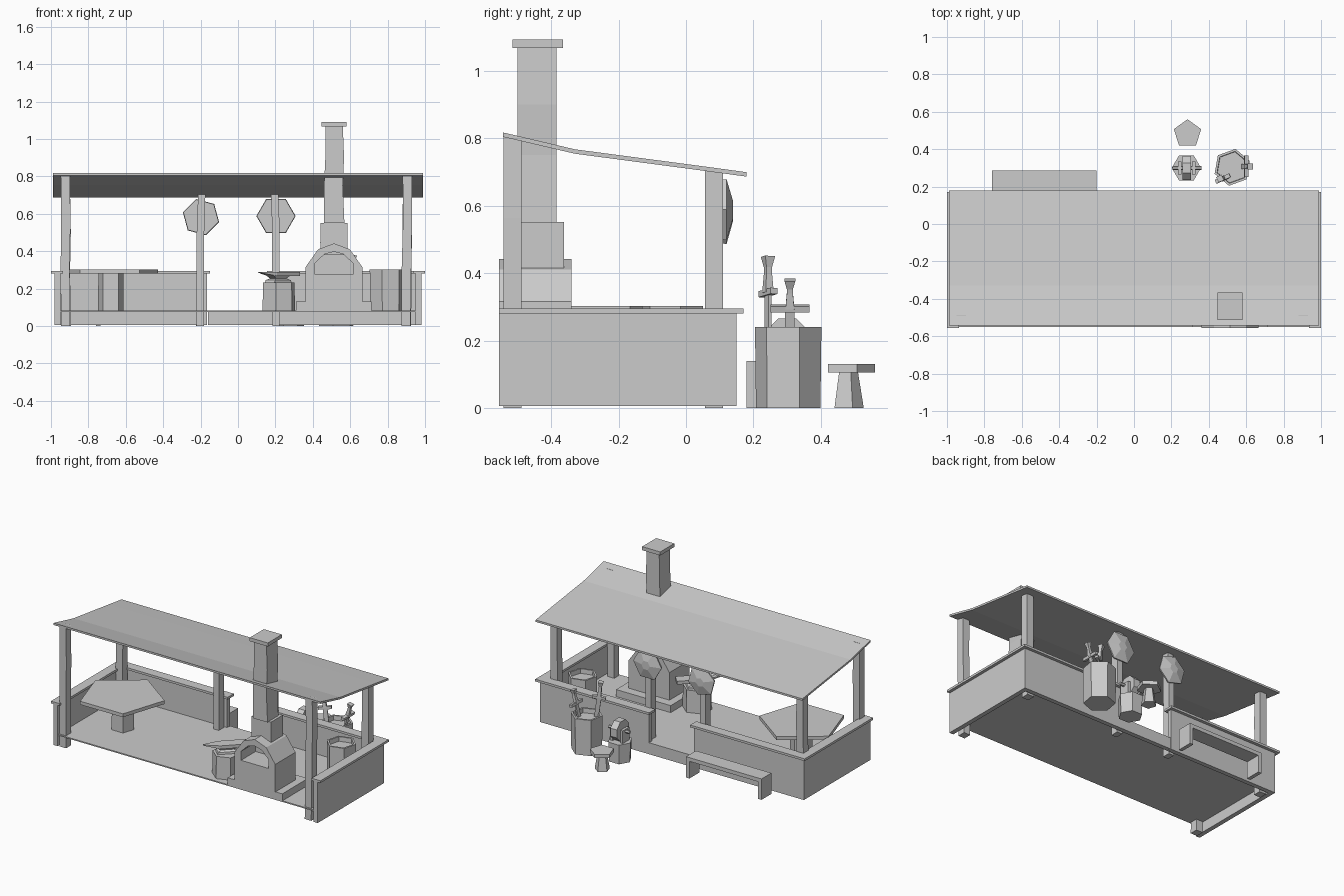
import bpy, bmesh, math, random
from mathutils import Vector, Matrix

if "Cube" in bpy.data.objects:
    bpy.data.objects.remove(bpy.data.objects["Cube"], do_unlink=True)
random.seed(4)

grey = bpy.data.materials.new("plain_grey")
grey.use_nodes = True
TONE = (0.6, 0.6, 0.6, 1)
grey.diffuse_color = TONE
grey.node_tree.nodes["Principled BSDF"].inputs["Base Color"].default_value = TONE


def loft(name, rings, matrix=None):
    """Skin a list of equal-length point rings and cap both ends."""
    bm = bmesh.new()
    loops = [[bm.verts.new(p) for p in ring] for ring in rings]
    n = len(loops[0])
    for a, b in zip(loops, loops[1:]):
        for i in range(n):
            j = (i + 1) % n
            bm.faces.new((a[i], a[j], b[j], b[i]))
    bm.faces.new(loops[0])
    bm.faces.new(loops[-1])
    bmesh.ops.recalc_face_normals(bm, faces=bm.faces)
    if matrix:
        bm.transform(matrix)
    mesh = bpy.data.meshes.new(name)
    bm.to_mesh(mesh)
    bm.free()
    mesh.materials.append(grey)
    obj = bpy.data.objects.new(name, mesh)
    bpy.context.collection.objects.link(obj)
    return obj


def rect(x, y, z, sx, sy):
    return [(x - sx / 2, y - sy / 2, z), (x + sx / 2, y - sy / 2, z),
            (x + sx / 2, y + sy / 2, z), (x - sx / 2, y + sy / 2, z)]


def box(name, x0, x1, y0, y1, z0, z1, matrix=None):
    x, y = (x0 + x1) / 2, (y0 + y1) / 2
    return loft(name, [rect(x, y, z, x1 - x0, y1 - y0) for z in (z0, z1)], matrix)


def ngon(x, y, z, r, n, turn=90):
    angles = [math.radians(turn + 360 * i / n) for i in range(n)]
    return [(x + r * math.cos(a), y + r * math.sin(a), z) for a in angles]


def prism(name, x, y, n, turn, *levels):
    """Stack of polygons given as (height, radius)."""
    return loft(name, [ngon(x, y, z, r, n, turn) for z, r in levels])


def place(x, y, z, axis="Z", degrees=0):
    return Matrix.Translation((x, y, z)) @ Matrix.Rotation(math.radians(degrees), 4, axis)


# Floor, low walls and wall caps
box("floor", -.97, .97, -.55, .14, .075, .083)
box("rear_sill", -.16, .17, .12, .15, .006, .083)
for side, s, gap in (("right", -1, .165), ("left", 1, .17)):
    a, b = sorted((s * .98, s * .95))
    box(side + "_wall", a, b, -.555, .15, .006, .282)
    a, b = sorted((s * 1.0, s * .935))
    box(side + "_wall_cap", a, b, -.555, .17, .28, .295)
    a, b = sorted((s * .95, s * gap))
    box(side + "_rear_wall", a, b, .12, .15, .006, .282)
    a, b = sorted((s * .935, s * (gap - .015)))
    box(side + "_rear_wall_cap", a, b, .105, .17, .28, .295)

# Slightly crooked posts
posts = [(-.92, -.514, .805), (.902, -.514, .805)]
posts += [(x, .083, .708) for x in (-.92, -.198, .2, .902)]
for x, y, top in posts:
    w = .052 if abs(x) > .5 else .043
    rings = []
    for t in (0, .4, .7, 1):
        j = random.uniform(-.005, .005)
        rings.append(rect(x + j, y, top * t, w - abs(j), .053))
    loft("post", rings)

# Sagging roof sheet
curve = [(-.543, .817), (-.33, .767), (.04, .718), (.18, .699)]
section = curve + [(y, z - .013) for y, z in reversed(curve)]
loft("roof", [[(x, y, z) for y, z in section] for x in (-.99, .99)])

# Forge: plinth, arched oven with recessed mouth, hood and chimney
box("forge_plinth", .31, .715, -.552, -.28, .08, .13)
arch = [(-.152, .13), (-.152, .315), (-.085, .41), (0, .442), (.085, .41), (.152, .315), (.152, .13)]
mouth = [(-.102, .275), (-.102, .335), (-.05, .385), (0, .397), (.05, .385), (.102, .335), (.102, .275)]
steps = ((arch, -.34), (arch, -.555), (mouth, -.555), (mouth, -.40))
loft("forge_oven", [[(.513 + x, y, z) for x, z in shape] for shape, y in steps])
box("forge_hood", .44, .586, -.487, -.362, .38, .552)
loft("chimney", [rect(x, -.442, z, w, .115) for x, z, w in
                 ((.515, .55, .108), (.51, .75, .1), (.517, .9, .1), (.514, 1.075, .092))])
box("chimney_cap", .447, .581, -.514, -.365, 1.068, 1.092)

# Five-sided table
prism("table_top", -.685, -.25, 5, 90, (.28, .27), (.303, .27))
prism("table_leg", -.68, -.25, 5, 90, (.08, .072), (.28, .07))


def barrel(name, x, y, z0, z1, r, turn):
    prism(name, x, y, 6, turn, (z0, r * .97), (z1, r), (z1, r * .86), (z1 - .03, r * .84))


barrel("water_barrel", .795, -.04, .08, .303, .094, 15)
barrel("sword_barrel", .525, .303, 0, .24, .1, 80)

# Anvil on a stump
prism("anvil_stump", .218, -.43, 6, 20, (.08, .092), (.232, .09))
turned = place(.215, -.425, 0, "Z", 45)
loft("anvil_body", [rect(0, 0, z, sx, sy) for z, sx, sy in
                    ((.23, .13, .075), (.245, .12, .07), (.255, .08, .045), (.272, .13, .06))], turned)
horn = [(.13, .036, .268), (-.045, .036, .268), (-.145, .006, .285)]
loft("anvil_top", [[(x, -w, z), (x, w, z), (x, w, .29), (x, -w, .29)] for x, w, z in horn], turned)

# Faceted shields hung on the outside of the middle posts
for x, z, r, turn in ((-.198, .582, .1, 75), (.203, .588, .105, 0)):
    lay = place(x, .108, z, "X", -90)
    loft("shield", [ngon(0, 0, d, r * k, 6, turn) for d, k in ((0, .97), (.012, 1), (.031, .3))], lay)

# Bench against the rear wall
box("bench_seat", -.76, -.2, .18, .285, .115, .14)
for x in (-.76, -.225):
    box("bench_leg", x, x + .025, .18, .285, 0, .117)

# Stool
prism("stool_seat", .286, .483, 5, 90, (.105, .077), (.13, .077))
prism("stool_leg", .286, .479, 5, 90, (0, .048), (.106, .031))

# Grindstone on a block
prism("grindstone_block", .28, .3, 6, 0, (0, .074), (.13, .078))
for x in (.235, .31):
    box("grindstone_support", x, x + .018, .265, .335, .12, .215)
lay = place(.282, .3, .2, "Y", 90)
loft("grindstone_wheel", [ngon(0, 0, d, .07, 8, 22.5) for d in (-.024, .024)], lay)
loft("grindstone_axle", [ngon(0, 0, d, .011, 6) for d in (-.075, .08)], lay)


# Swords standing in the barrel, hilts up
def sword(x, y, z, tilt, spin, grip, guard):
    m = place(x, y, z, "Y", tilt) @ Matrix.Rotation(math.radians(spin), 4, "Z")
    box("sword_blade", -.014, .014, -.005, .005, -.2, 0, m)
    box("sword_guard", -guard, guard, -.011, .011, -.009, .009, m)
    loft("sword_grip", [rect(0, 0, h * grip, w, w) for h, w in
                        ((0, .026), (.55, .018), (.7, .018), (1, .032))], m)


sword(.475, .243, .342, -8, 25, .108, .042)
sword(.6, .308, .295, 14, 90, .087, .058)
